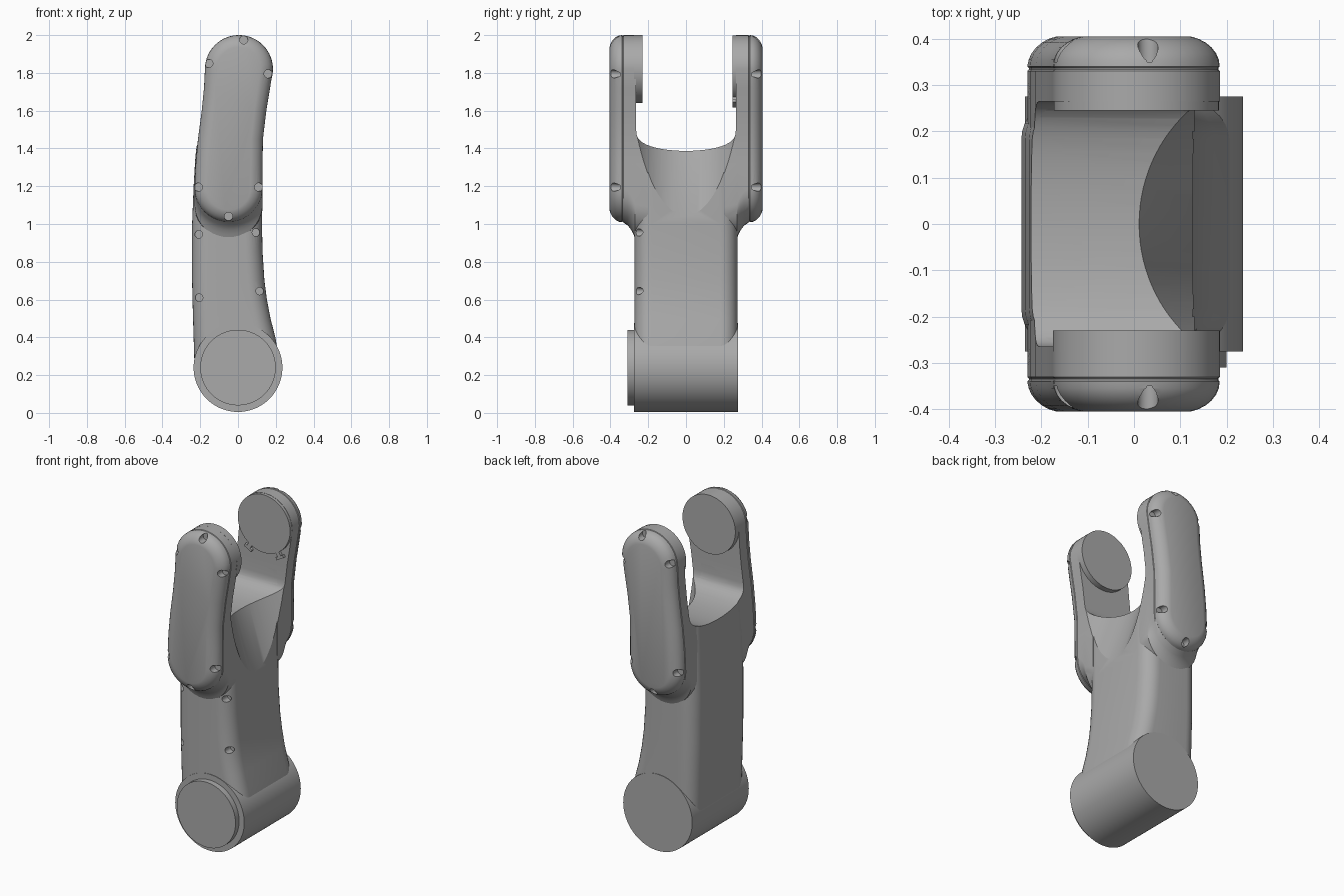
import bpy, bmesh, math
from mathutils import Vector, Matrix

old = bpy.data.objects.get("Cube")
if old:
    bpy.data.objects.remove(old, do_unlink=True)

grey = bpy.data.materials.new("mid grey")
grey.use_nodes = True
grey.diffuse_color = (0.4, 0.4, 0.4, 1)
grey.node_tree.nodes["Principled BSDF"].inputs["Base Color"].default_value = (0.4, 0.4, 0.4, 1)


def finish(bm, name):
    bmesh.ops.recalc_face_normals(bm, faces=bm.faces)
    mesh = bpy.data.meshes.new(name)
    bm.to_mesh(mesh)
    bm.free()
    obj = bpy.data.objects.new(name, mesh)
    bpy.context.collection.objects.link(obj)
    mesh.materials.append(grey)
    return obj


def loft(name, rings):
    """Skin a list of equal-length point rings and cap both ends."""
    bm = bmesh.new()
    rows = [[bm.verts.new(p) for p in ring] for ring in rings]
    n = len(rows[0])
    for a, b in zip(rows, rows[1:]):
        for i in range(n):
            j = (i + 1) % n
            bm.faces.new((a[i], a[j], b[j], b[i]))
    bm.faces.new(rows[0])
    bm.faces.new(rows[-1])
    return finish(bm, name)


def cylinder(name, x, z, r, y0, y1, sides=64):
    """Cylinder lying along y."""
    angles = [math.tau * i / sides for i in range(sides)]
    return loft(name, [[(x + r * math.cos(a), y, z + r * math.sin(a)) for a in angles]
                       for y in (y0, y1)])


def cut(target, cutter):
    cutter.hide_render = True
    mod = target.modifiers.new("cut", 'BOOLEAN')
    mod.operation, mod.solver, mod.object = 'DIFFERENCE', 'EXACT', cutter
    bpy.context.view_layer.objects.active = target
    bpy.ops.object.modifier_apply(modifier=mod.name)


def smooth(obj, angle=22):
    bpy.ops.object.select_all(action='DESELECT')
    obj.select_set(True)
    bpy.context.view_layer.objects.active = obj
    bpy.ops.object.shade_smooth_by_angle(angle=math.radians(angle))


def rounded_section(z, x0, x1, half_y, r):
    """Horizontal rounded rectangle."""
    pts = []
    corners = [(x1 - r, half_y - r), (x0 + r, half_y - r),
               (x0 + r, r - half_y), (x1 - r, r - half_y)]
    for k, (cx, cy) in enumerate(corners):
        for i in range(9):
            a = math.pi / 2 * (k + i / 8)
            pts.append((cx + r * math.cos(a), cy + r * math.sin(a), z))
    return pts


def pod_outline(y, inset, drop):
    """Bent capsule outline; drop stretches its lower end."""
    mid = [(-0.047, 1.32, 0.177), (-0.04, 1.45, 0.172), (-0.021, 1.6, 0.171),
           (-0.005, 1.72, 0.175)]
    pts = []
    for i in range(21):
        a = math.pi * (1 + i / 20)
        r = 0.18 - inset
        pts.append((-0.05 + r * math.cos(a), y, 1.19 - drop + r * math.sin(a)))
    pts += [(x + r - inset, y, z) for x, z, r in mid]
    for i in range(21):
        a = math.pi * i / 20
        r = 0.18 - inset
        pts.append((0.005 + r * math.cos(a), y, 1.82 + r * math.sin(a)))
    pts += [(x - r + inset, y, z) for x, z, r in reversed(mid)]
    return pts


# Lower joint barrel and its cap
barrel = cylinder("joint_barrel", 0, 0.24, 0.235, -0.275, 0.275, 96)
cap = cylinder("joint_cap", 0, 0.24, 0.2, -0.31, -0.27, 96)

# Curved column
stations = [(0.24, -0.23, 0.225), (0.4, -0.235, 0.198), (0.5, -0.238, 0.172),
            (0.6, -0.241, 0.153), (0.7, -0.243, 0.14), (0.85, -0.243, 0.13),
            (1.0, -0.243, 0.127), (1.2, -0.235, 0.128), (1.35, -0.226, 0.128),
            (1.55, -0.205, 0.135)]
column = loft("column", [rounded_section(z, a, b, 0.272, 0.09) for z, a, b in stations])

# Fork arms: flared root, seam groove, rounded outer cover
levels = [(0.2, 0, 0.1), (0.27, 0, 0.085), (0.278, 0, 0.065), (0.29, 0, 0.042),
          (0.308, 0, 0.018), (0.33, 0, 0.003), (0.333, 0.003, 0.003), (0.337, 0.003, 0)]
for i in range(7):
    t = math.radians(75) * i / 6
    levels.append((0.34 + 0.067 * math.sin(t), 0.085 * (1 - math.cos(t)), 0))
arms = {}
for side, name in ((-1, "front_arm"), (1, "back_arm")):
    arms[side] = loft(name, [pod_outline(side * y, d, drop) for y, d, drop in levels])

# Cutter for the rounded gap between the arms
gap = []
for i in range(25):
    t = -1 + i / 12
    gap.append((0.264 * math.sin(t * math.pi / 2),
                1.5 - 0.113 * math.cos(t * math.pi / 2) ** 0.7 if abs(t) < 1 else 1.5))
gap += [(0.264, 2.2), (-0.264, 2.2)]
gap_cutter = loft("gap_cutter", [[(x, y, z) for y, z in gap] for x in (-0.6, 0.6)])

# Cutter for the tilted scoop below the gap
scoop = []
for z in (0.9, 1.46):
    cx = 0.31 + (1.39 - z) * 0.34
    scoop.append([(cx + 0.3 * math.cos(a), 0.3 * math.sin(a), z)
                  for a in [math.tau * i / 96 for i in range(96)]])
scoop_cutter = loft("scoop_cutter", scoop)
cutters = [gap_cutter, scoop_cutter]
for obj in (column, arms[-1], arms[1]):
    for cutter in (gap_cutter, scoop_cutter):
        cut(obj, cutter)

# Screw recesses round the arm covers
arm_screws = [(-0.155, 1.85), (0.03, 1.975), (0.16, 1.795),
              (-0.21, 1.195), (0.11, 1.195), (-0.05, 1.04)]
for side, arm in arms.items():
    for x, z in arm_screws:
        cutter = cylinder("screw_cutter", x, z, 0.022, side * 0.35, side * 0.45, 20)
        cut(arm, cutter)
        cutters.append(cutter)

# Screw recesses on the front of the column
for x, z in [(-0.208, 0.945), (0.095, 0.955), (-0.206, 0.61), (0.115, 0.645)]:
    cutter = cylinder("screw_cutter", x, z, 0.02, -0.21, -0.32, 20)
    cut(column, cutter)
    cutters.append(cutter)
for cutter in cutters:
    bpy.data.objects.remove(cutter, do_unlink=True)

# Bearing discs on the inner faces of the arms
front_disc = cylinder("front_disc", 0.005, 1.82, 0.18, -0.275, -0.23, 96)
back_disc = cylinder("back_disc", 0.005, 1.82, 0.178, 0.245, 0.275, 96)

# Small locating tabs under the back disc
for name, degrees in (("tab_left", -60), ("tab_right", -122)):
    a = math.radians(degrees)
    for part, dist, wide, tall in (("stem", 0.19, 0.025, 0.05), ("foot", 0.21, 0.055, 0.016)):
        bm = bmesh.new()
        place = Matrix.Translation(Vector((0.005 + dist * math.cos(a), 0.26,
                                           1.82 + dist * math.sin(a))))
        turn = Matrix.Rotation(-a - math.pi / 2, 4, 'Y')
        bmesh.ops.create_cube(bm, size=1, matrix=place @ turn @ Matrix.Diagonal((wide, 0.025, tall, 1)))
        finish(bm, name + "_" + part)

for obj in (barrel, cap, column, arms[-1], arms[1], front_disc, back_disc):
    smooth(obj)
